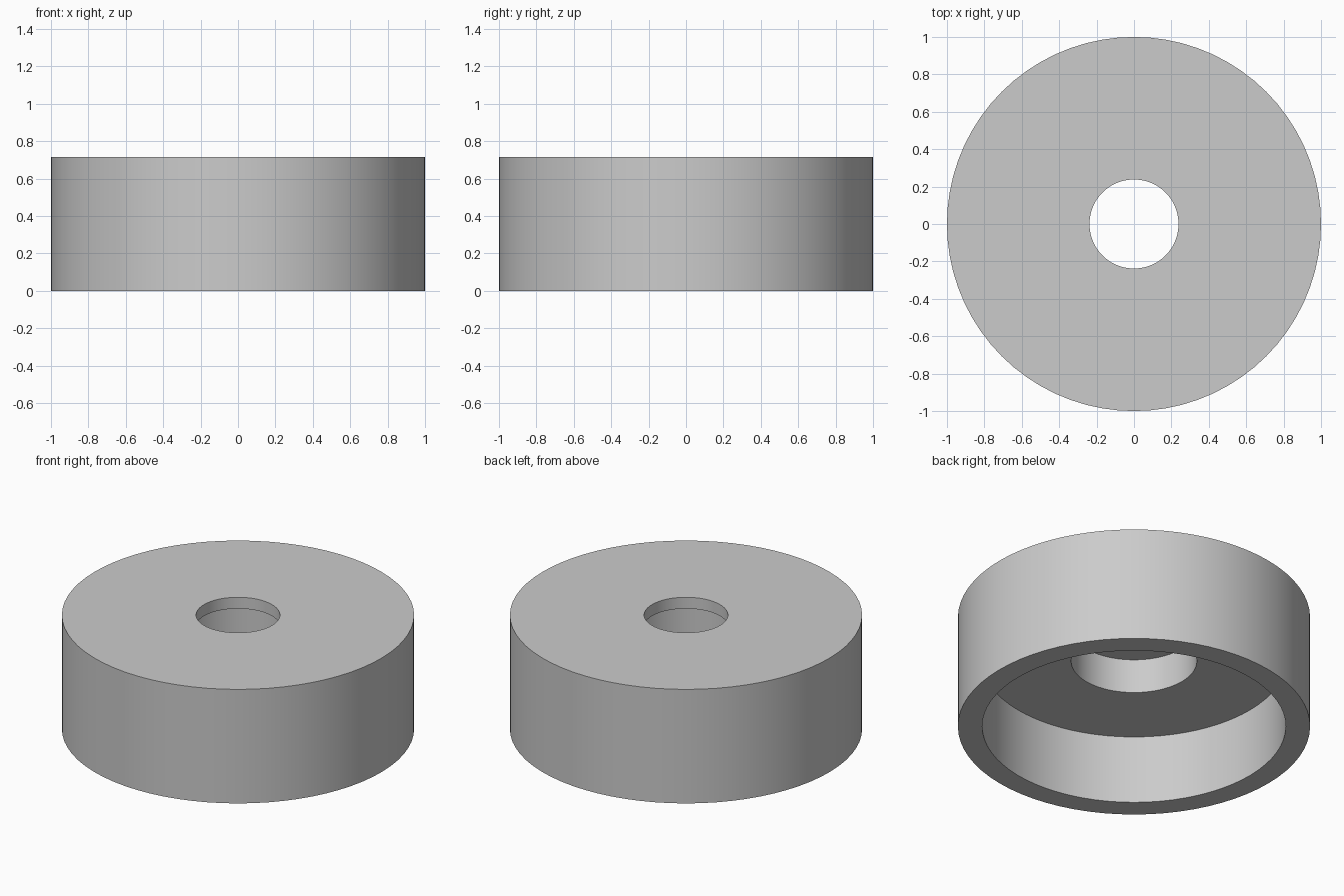
import bpy
import bmesh
import math

cube = bpy.data.objects.get("Cube")
if cube:
    bpy.data.objects.remove(cube, do_unlink=True)

SEGMENTS = 72
UNIT = 1 / 21  # outer radius is 21 units

# Plain grey material
grey = bpy.data.materials.new("plain_grey")
grey.use_nodes = True
colour = (0.6, 0.6, 0.6, 1)
grey.diffuse_color = colour
grey.node_tree.nodes["Principled BSDF"].inputs["Base Color"].default_value = colour

# Closed cross-section (radius, height): wall, top, stepped hole, hollow underside
profile = [
    (21, 0), (21, 15),
    (5, 15), (5, 13.5),
    (7.5, 13.5), (7.5, 9),
    (18.1, 9), (18.1, 0),
]

# Revolve the cross-section around the z axis
bm = bmesh.new()
verts = [bm.verts.new((r * UNIT, 0, z * UNIT)) for r, z in profile]
edges = [bm.edges.new((v, verts[(i + 1) % len(verts)])) for i, v in enumerate(verts)]
bmesh.ops.spin(bm, geom=verts + edges, cent=(0, 0, 0), axis=(0, 0, 1),
               angle=math.tau, steps=SEGMENTS, use_duplicate=False)
bmesh.ops.remove_doubles(bm, verts=bm.verts, dist=0.0005)
bmesh.ops.recalc_face_normals(bm, faces=bm.faces)

mesh = bpy.data.meshes.new("stepped_cap")
bm.to_mesh(mesh)
bm.free()
mesh.materials.append(grey)
cap = bpy.data.objects.new("stepped_cap", mesh)
bpy.context.collection.objects.link(cap)

# Smooth round walls with sharp rims
bpy.ops.object.select_all(action="DESELECT")
cap.select_set(True)
bpy.context.view_layer.objects.active = cap
bpy.ops.object.shade_smooth_by_angle(angle=math.radians(30))
